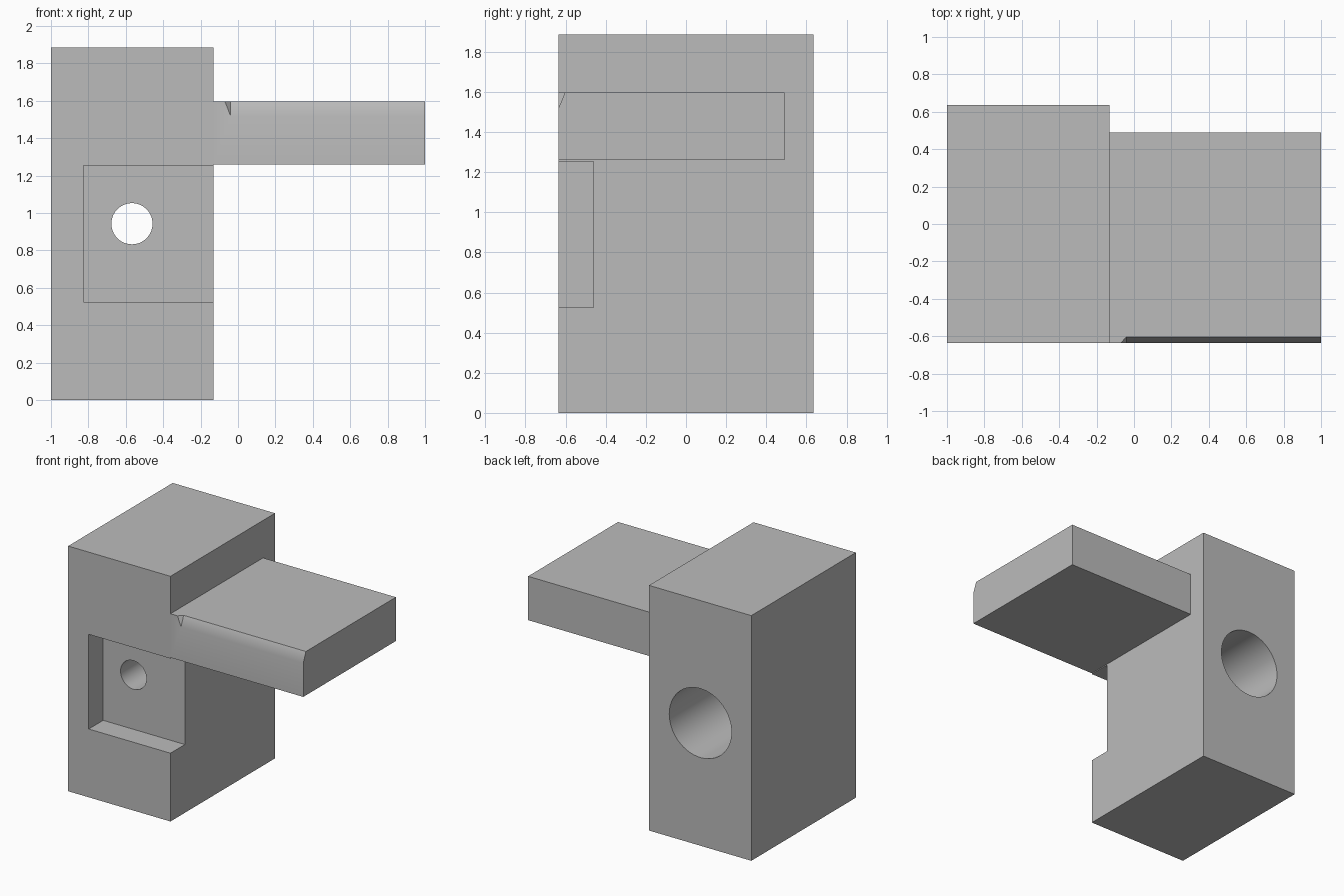
import bpy, bmesh, math
from mathutils import Matrix

if "Cube" in bpy.data.objects:
    bpy.data.objects.remove(bpy.data.objects["Cube"], do_unlink=True)

grey = bpy.data.materials.new("plain_grey")
grey.use_nodes = True
colour = (0.5, 0.5, 0.5, 1)
grey.diffuse_color = colour
grey.node_tree.nodes["Principled BSDF"].inputs["Base Color"].default_value = colour


def finish(name, bm):
    bmesh.ops.recalc_face_normals(bm, faces=bm.faces)
    mesh = bpy.data.meshes.new(name)
    bm.to_mesh(mesh)
    bm.free()
    mesh.materials.append(grey)
    obj = bpy.data.objects.new(name, mesh)
    bpy.context.collection.objects.link(obj)
    return obj


def box(name, x, y, z):
    bm = bmesh.new()
    bmesh.ops.create_cube(bm, size=1)
    for v in bm.verts:
        v.co = [r[0] if c < 0 else r[1] for c, r in zip(v.co, (x, y, z))]
    return finish(name, bm)


def bore(name, radius, y0, y1):
    bm = bmesh.new()
    bmesh.ops.create_cone(
        bm, cap_ends=True, segments=64, radius1=radius, radius2=radius, depth=y1 - y0,
        matrix=Matrix.Translation((-0.567, (y0 + y1) / 2, 0.943))
        @ Matrix.Rotation(math.pi / 2, 4, "X"))
    return finish(name, bm)


def combine(target, other, operation):
    mod = target.modifiers.new(operation.title(), "BOOLEAN")
    mod.object, mod.operation, mod.solver = other, operation, "EXACT"
    bpy.context.view_layer.objects.active = target
    bpy.ops.object.modifier_apply(modifier=mod.name)
    bpy.data.objects.remove(other, do_unlink=True)


# Arm: chamfered bar and a root where the chamfer runs out
FRONT, BACK, LOW, TOP = -0.635, 0.49, 1.26, 1.597
ROOT, START, END = -0.13, -0.04, 1.0
square = [(FRONT, LOW), (BACK, LOW), (BACK, TOP), (FRONT, TOP)]
chamfered = square[:3] + [(-0.603, TOP), (FRONT, 1.52)]


def section(x, profile):
    return [(x, y, z) for y, z in profile]


bm = bmesh.new()
for points in (section(ROOT, square) + section(START, chamfered) + [(-0.07, FRONT, TOP)],
               section(START, chamfered) + section(END, chamfered)):
    verts = [bm.verts.new(p) for p in points]
    bmesh.ops.convex_hull(bm, input=verts)
inner = [f for f in bm.faces if all(abs(v.co.x - START) < 1e-4 for v in f.verts)]
bmesh.ops.delete(bm, geom=inner, context="FACES")
bmesh.ops.remove_doubles(bm, verts=bm.verts, dist=1e-4)
bmesh.ops.dissolve_limit(bm, angle_limit=0.01, verts=bm.verts, edges=bm.edges)
arm = finish("arm", bm)

# Upright block with a pocket open to the side and a stepped bore
block = box("block_with_arm", (-1, ROOT), (-0.635, 0.635), (0, 1.885))
combine(block, box("pocket", (-0.825, 0.1), (-0.9, -0.46), (0.525, 1.253)), "DIFFERENCE")
combine(block, bore("small_bore", 0.11, -0.8, 0.3), "DIFFERENCE")
combine(block, bore("wide_bore", 0.265, -0.1, 0.8), "DIFFERENCE")
combine(block, arm, "UNION")

# Smooth bore walls and chamfer, crisp corners elsewhere
bpy.ops.object.select_all(action="DESELECT")
block.select_set(True)
bpy.context.view_layer.objects.active = block
bpy.ops.object.shade_smooth_by_angle(angle=math.radians(30))
weighted = block.modifiers.new("Weighted normals", "WEIGHTED_NORMAL")
weighted.keep_sharp = True
